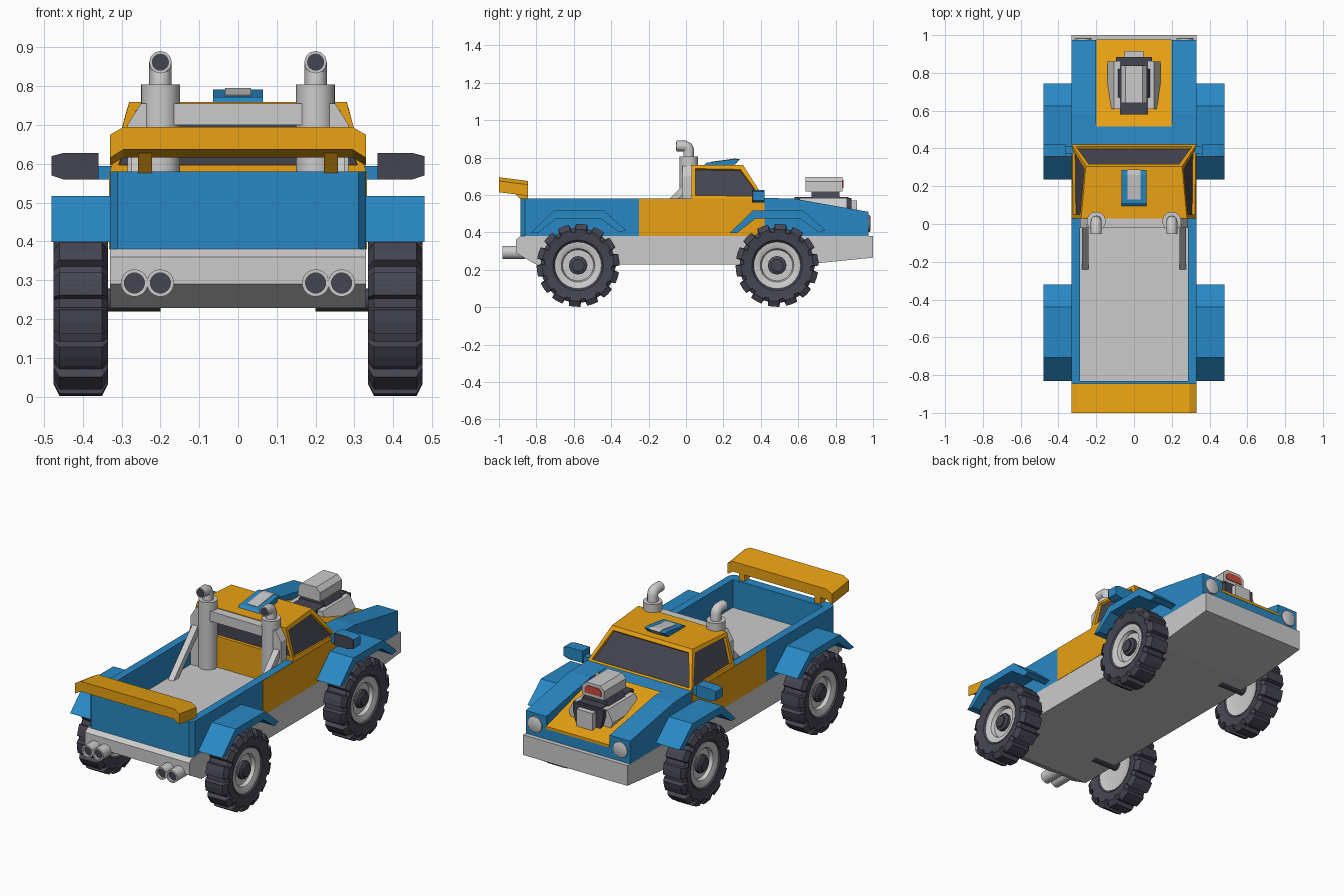
import bpy, bmesh, math
from mathutils import Vector

if "Cube" in bpy.data.objects:
    bpy.data.objects.remove(bpy.data.objects["Cube"])


def material(name, r, g, b):
    m = bpy.data.materials.new(name)
    m.diffuse_color = (r, g, b, 1)
    m.use_nodes = True
    m.node_tree.nodes["Principled BSDF"].inputs["Base Color"].default_value = m.diffuse_color
    return m


BLUE = material("blue_paint", 0.022, 0.25, 0.56)
YELLOW = material("yellow_paint", 0.82, 0.36, 0.006)
DARK = material("dark_rubber", 0.06, 0.06, 0.085)
RED = material("red", 0.6, 0.07, 0.045)


def make(name, bm, mats=(), mirror=False, smooth=False):
    bmesh.ops.recalc_face_normals(bm, faces=bm.faces)
    me = bpy.data.meshes.new(name)
    bm.to_mesh(me)
    bm.free()
    ob = bpy.data.objects.new(name, me)
    bpy.context.collection.objects.link(ob)
    for m in mats:
        if m:
            me.materials.append(m)
    if smooth:
        bpy.ops.object.select_all(action='DESELECT')
        ob.select_set(True)
        bpy.context.view_layer.objects.active = ob
        bpy.ops.object.shade_smooth_by_angle(angle=math.radians(35))
    if mirror:
        ob.modifiers.new("mirror", 'MIRROR')
    return ob


def place(axis, d, p, q):
    return {'x': (d, p, q), 'y': (p, d, q), 'z': (p, q, d)}[axis]


def prism(name, axis, pts, a, b, mat=None, mirror=False, shear=0):
    """Extrude a 2D outline along an axis; shear moves the far end in z."""
    bm = bmesh.new()
    lo = [bm.verts.new(place(axis, a, *p)) for p in pts]
    hi = [bm.verts.new(Vector(place(axis, b, *p)) + Vector((0, 0, shear))) for p in pts]
    bm.faces.new(lo)
    bm.faces.new(hi)
    for i in range(len(pts)):
        j = (i + 1) % len(pts)
        bm.faces.new((lo[i], lo[j], hi[j], hi[i]))
    return make(name, bm, [mat], mirror)


def box(name, x0, x1, y0, y1, z0, z1, mat=None, mirror=False):
    return prism(name, 'z', [(x0, y0), (x1, y0), (x1, y1), (x0, y1)], z0, z1, mat, mirror)


def lathe(name, axis, centre, profile, mat=None, mirror=True, segs=24, closed=False):
    """Spin (offset, radius) points about an axis through centre."""
    bm = bmesh.new()
    rings = []
    for d, r in profile:
        rings.append([bm.verts.new(Vector(centre) + Vector(place(
            axis, d, r * math.cos(math.tau * i / segs), r * math.sin(math.tau * i / segs))))
            for i in range(segs)])
    pairs = list(zip(rings, rings[1:])) + ([(rings[-1], rings[0])] if closed else [])
    for p, q in pairs:
        for i in range(segs):
            j = (i + 1) % segs
            bm.faces.new((p[i], p[j], q[j], q[i]))
    if not closed:
        bm.faces.new(rings[0])
        bm.faces.new(rings[-1])
    return make(name, bm, [mat], mirror, True)


def tyre(name, y, z):
    """Lathed tyre whose tread radius steps up and down to form the lugs."""
    profile = [(-0.045, 0.12, 0), (-0.06, 0.135, 0), (-0.066, 0.175, 0), (-0.07, 0.18, 0.012),
               (-0.055, 0.2, 0.022), (0.055, 0.2, 0.022), (0.07, 0.18, 0.012),
               (0.066, 0.175, 0), (0.06, 0.135, 0), (0.045, 0.12, 0)]
    lugs = 14
    steps = [((k + f) / lugs, h) for k in range(lugs)
             for f, h in ((0, 1), (0.31, 1), (0.62, 1), (0.68, 0), (0.94, 0))]
    bm = bmesh.new()
    cols = []
    for t, h in steps:
        a = t * math.tau
        cols.append([bm.verts.new((0.405 + d, y + (r + h * e) * math.cos(a),
                                   z + (r + h * e) * math.sin(a))) for d, r, e in profile])
    for i, c in enumerate(cols):
        n = cols[(i + 1) % len(cols)]
        for k in range(len(profile)):
            m = (k + 1) % len(profile)
            bm.faces.new((c[k], c[m], n[m], n[k]))
    make(name, bm, [DARK], True)


# Chassis and bumpers
prism("chassis", 'x', [(-0.91, 0.29), (-0.91, 0.36), (-0.885, 0.38), (1.0, 0.38),
                       (1.0, 0.265), (0.7, 0.235), (0.6, 0.228), (-0.8, 0.228)], -0.33, 0.33)

# Cargo bed
box("bed_floor", -0.29, 0.29, -0.84, 0.035, 0.375, 0.42)
box("bed_wall", 0.285, 0.33, -0.84, 0.03, 0.38, 0.58, BLUE, True)
prism("tailgate", 'z', [(-0.33, -0.83), (-0.33, -0.86), (-0.31, -0.885), (0.31, -0.885),
                        (0.33, -0.86), (0.33, -0.83)], 0.38, 0.58, BLUE)

# Lower cab and yellow side panels
box("cab_base", -0.33, 0.33, 0.03, 0.42, 0.38, 0.58, YELLOW)
prism("side_panel", 'x', [(-0.25, 0.38), (-0.25, 0.579), (0.42, 0.579), (0.42, 0.54),
                          (0.38, 0.38)], 0.326, 0.332, YELLOW, True)

# Upper cab with recessed windows
bm = bmesh.new()
low = [bm.verts.new(c) for c in ((-0.33, 0.03, 0.58), (0.33, 0.03, 0.58),
                                 (0.33, 0.42, 0.58), (-0.33, 0.42, 0.58))]
top = [bm.verts.new(c) for c in ((-0.28, 0.03, 0.76), (0.28, 0.03, 0.76),
                                 (0.255, 0.305, 0.76), (-0.255, 0.305, 0.76))]
bm.faces.new(low)
bm.faces.new(top)
walls = [bm.faces.new((low[i], low[(i + 1) % 4], top[(i + 1) % 4], top[i])) for i in range(4)]
bmesh.ops.recalc_face_normals(bm, faces=bm.faces)
bmesh.ops.inset_individual(bm, faces=walls, thickness=0.028, depth=0)
bmesh.ops.inset_individual(bm, faces=walls, thickness=0.003, depth=-0.015)
for f in walls:
    f.material_index = 1
make("cab", bm, [YELLOW, DARK])

# Roof scoop
prism("roof_scoop", 'x', [(0.09, 0.755), (0.11, 0.772), (0.26, 0.792), (0.285, 0.79),
                          (0.25, 0.755)], -0.065, 0.065, BLUE)
prism("scoop_inlay", 'x', [(0.13, 0.765), (0.13, 0.777), (0.26, 0.795), (0.289, 0.792),
                           (0.262, 0.762)], -0.034, 0.034)

# Hood: raised sides and a lower yellow centre
prism("hood_side", 'x', [(0.42, 0.38), (0.42, 0.585), (0.58, 0.58), (0.975, 0.51),
                         (0.975, 0.38)], 0.2, 0.33, BLUE, True)
prism("hood_centre", 'x', [(0.42, 0.38), (0.42, 0.585), (0.515, 0.578), (0.975, 0.45),
                           (0.975, 0.38)], -0.2, 0.2, BLUE)
prism("hood_panel", 'x', [(0.515, 0.57), (0.515, 0.583), (0.978, 0.455), (0.978, 0.44)],
      -0.199, 0.199, YELLOW)
lathe("headlight", 'y', (0.27, 0.97, 0.447), [(0, 0.045), (0.012, 0.045), (0.016, 0.038)])

# Engine
box("engine_block", -0.075, 0.075, 0.58, 0.87, 0.46, 0.59, DARK)
prism("cylinder_head", 'y', [(0.07, 0.46), (0.12, 0.47), (0.14, 0.52), (0.105, 0.585),
                             (0.07, 0.585)], 0.61, 0.86, None, True)
prism("engine_front_plate", 'y', [(-0.07, 0.45), (0.07, 0.45), (0.095, 0.54), (0.095, 0.585),
                                  (-0.095, 0.585), (-0.095, 0.54)], 0.86, 0.885, DARK)
box("pulley_cover", -0.05, 0.05, 0.885, 0.915, 0.46, 0.57)
prism("blower_neck", 'y', [(-0.085, 0.585), (0.085, 0.585), (0.06, 0.625), (-0.06, 0.625)],
      0.67, 0.82, DARK)
prism("blower", 'y', [(-0.07, 0.62), (0.07, 0.62), (0.07, 0.672), (0.045, 0.697),
                      (-0.045, 0.697), (-0.07, 0.672)], 0.64, 0.838)
prism("blower_intake", 'y', [(-0.052, 0.637), (0.052, 0.637), (0.052, 0.665), (0.037, 0.68),
                             (-0.037, 0.68), (-0.052, 0.665)], 0.83, 0.842, RED)

# Roll bar and struts behind the cab
prism("roll_bar", 'y', [(-0.285, 0.42), (-0.285, 0.7), (-0.25, 0.756), (0.25, 0.756),
                        (0.285, 0.7), (0.285, 0.42), (0.23, 0.42), (0.23, 0.7),
                        (-0.23, 0.7), (-0.23, 0.42)], -0.02, 0.032)
prism("roll_bar_strut", 'x', [(-0.24, 0.42), (-0.02, 0.65), (-0.02, 0.6), (-0.19, 0.42)],
      0.24, 0.275, None, True)

# Upright exhaust stacks with elbows facing the rear
lathe("stack_base", 'z', (0.2, 0.015, 0), [(0.42, 0.05), (0.805, 0.05)])
bend = [(0.015, 0.8), (0.015, 0.84), (0.009, 0.855), (-0.006, 0.862), (-0.052, 0.862)]
for side, s in (("left", -1), ("right", 1)):
    cu = bpy.data.curves.new("stack_elbow_" + side, 'CURVE')
    cu.dimensions = '3D'
    cu.bevel_depth = 0.029
    cu.bevel_resolution = 4
    cu.use_fill_caps = True
    sp = cu.splines.new('POLY')
    sp.points.add(len(bend) - 1)
    for p, (y, z) in zip(sp.points, bend):
        p.co = (s * 0.2, y, z, 1)
    bpy.context.collection.objects.link(bpy.data.objects.new(cu.name, cu))
lathe("stack_opening", 'y', (0.2, -0.054, 0.862), [(0, 0.022), (0.004, 0.022)], DARK)

# Twin tail pipes on each side
for i, x in enumerate((0.2, 0.267)):
    lathe(f"tail_pipe_{i + 1}", 'y', (x, 0, 0.293),
          [(-0.98, 0.026), (-0.98, 0.035), (-0.86, 0.035), (-0.86, 0.026)], closed=True)
    lathe(f"tail_pipe_core_{i + 1}", 'y', (x, 0, 0.293), [(-0.965, 0.0265), (-0.87, 0.0265)], DARK)

# Rear wing
prism("wing", 'y', [(-0.33, 0.615), (-0.33, 0.675), (-0.295, 0.695), (0.295, 0.695),
                    (0.33, 0.675), (0.33, 0.615), (0.295, 0.637), (-0.295, 0.637)],
      -1.0, -0.845, YELLOW, shear=-0.02)
prism("wing_support", 'x', [(-0.94, 0.635), (-0.87, 0.56), (-0.845, 0.56), (-0.845, 0.625)],
      0.222, 0.258, YELLOW, True)

# Side mirrors
box("mirror_arm", 0.32, 0.365, 0.37, 0.41, 0.56, 0.595, BLUE, True)
outline = [(0.36, 0.56), (0.45, 0.56), (0.48, 0.57), (0.48, 0.62), (0.45, 0.628), (0.36, 0.628)]
prism("mirror_housing", 'y', outline, 0.36, 0.42, BLUE, True)
prism("mirror_glass", 'y', outline, 0.354, 0.3605, DARK, True)

# Wheels and angular fenders
for end, y, f in (("rear", -0.577, -0.83), ("front", 0.487, 0.235)):
    z = 0.224
    tyre(end + "_tyre", y, z)
    lathe(end + "_rim", 'x', (0.405, y, z),
          [(-0.045, 0.075), (-0.05, 0.115), (-0.055, 0.125), (0.055, 0.125), (0.055, 0.115),
           (0.045, 0.09), (0.025, 0.083), (0.025, 0.05)], segs=28)
    lathe(end + "_hub", 'x', (0.405, y, z),
          [(0.02, 0.05), (0.042, 0.05), (0.05, 0.034), (0.058, 0.034)], DARK, segs=12)
    lathe(end + "_axle", 'x', (0, y, z + 0.025), [(0.2, 0.03), (0.37, 0.03)], DARK, segs=12)
    prism(end + "_fender", 'x', [(f, 0.398), (f + 0.123, 0.517), (f + 0.39, 0.517),
                                 (f + 0.51, 0.412), (f + 0.475, 0.4), (f + 0.373, 0.475),
                                 (f + 0.138, 0.475), (f + 0.04, 0.398)],
          0.325, 0.48, BLUE, True)
